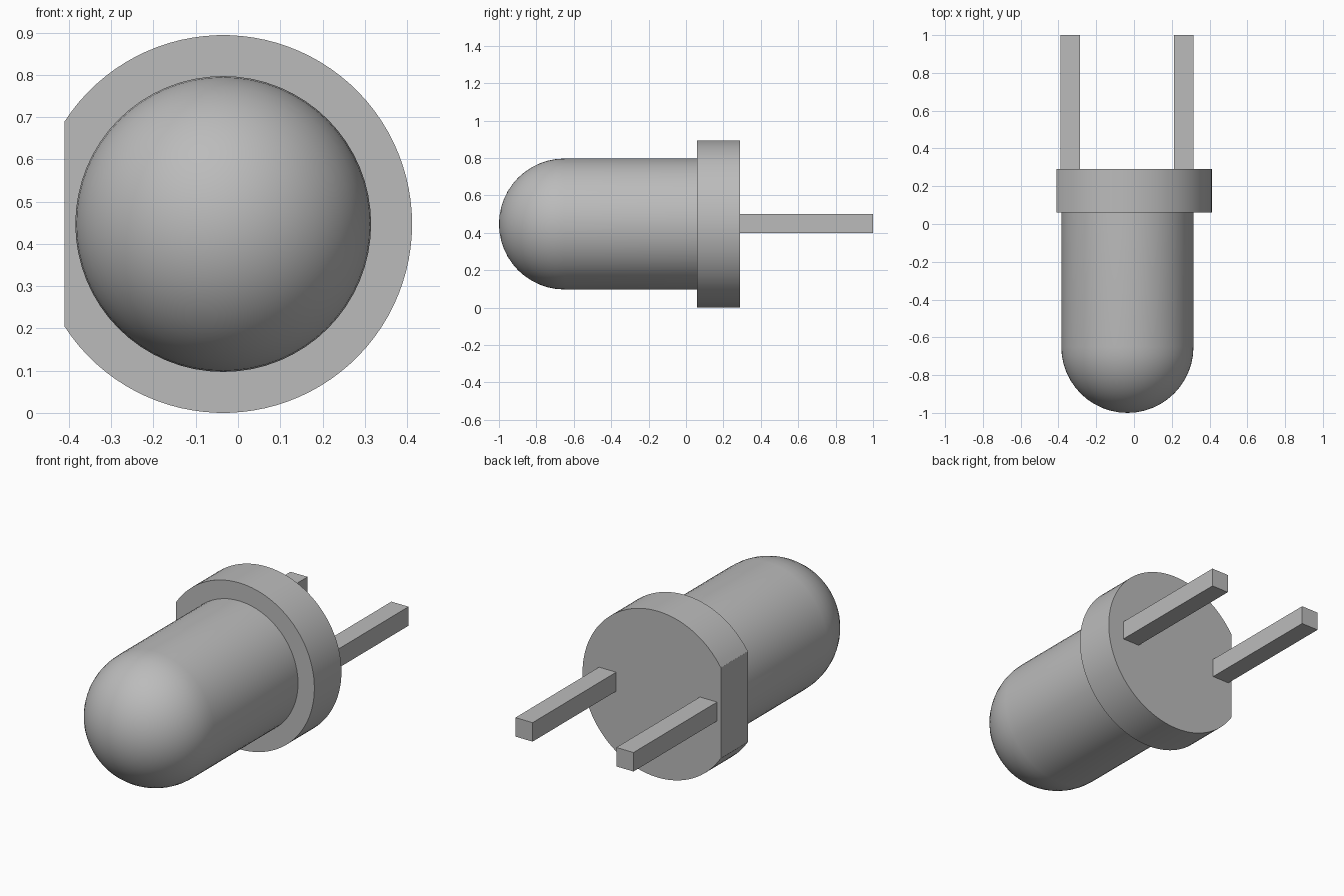
import bpy, bmesh, math
from mathutils import Matrix, Vector

cube = bpy.data.objects.get("Cube")
if cube:
    bpy.data.objects.remove(cube, do_unlink=True)

CX, CZ = -0.035, 0.447        # axis of the round parts, running along y
LENS_R, FLANGE_R = 0.35, 0.447
FLANGE_FRONT, FLANGE_BACK = 0.06, 0.29
FLAT = 0.375                  # distance from the axis to the flat side

grey = bpy.data.materials.new("plain_grey")
grey.use_nodes = True
grey.diffuse_color = (0.5, 0.5, 0.5, 1)
grey.node_tree.nodes["Principled BSDF"].inputs["Base Color"].default_value = (0.5, 0.5, 0.5, 1)


def finish(name, bm, smooth=True):
    """Turn a bmesh into a named, coloured object."""
    bmesh.ops.recalc_face_normals(bm, faces=bm.faces[:])
    mesh = bpy.data.meshes.new(name)
    bm.to_mesh(mesh)
    bm.free()
    mesh.materials.append(grey)
    obj = bpy.data.objects.new(name, mesh)
    bpy.context.collection.objects.link(obj)
    if smooth:
        bpy.ops.object.select_all(action='DESELECT')
        obj.select_set(True)
        bpy.context.view_layer.objects.active = obj
        bpy.ops.object.shade_smooth_by_angle(angle=math.radians(30))
    return obj


# Lens: half-round profile and straight wall spun around the y axis
bm = bmesh.new()
rings = 12
dome_y = -1 + LENS_R
profile = [(LENS_R * math.sin(a), dome_y - LENS_R * math.cos(a))
           for a in (i * math.pi / 2 / rings for i in range(rings + 1))]
profile += [(LENS_R, FLANGE_FRONT + 0.01), (0, FLANGE_FRONT + 0.01)]
verts = [bm.verts.new((CX + r, y, CZ)) for r, y in profile]
edges = [bm.edges.new(pair) for pair in zip(verts, verts[1:])]
bmesh.ops.spin(bm, geom=verts + edges, cent=(CX, 0, CZ), axis=(0, 1, 0),
               angle=2 * math.pi, steps=64)
bmesh.ops.remove_doubles(bm, verts=bm.verts[:], dist=1e-4)
finish("lens", bm)

# Flange: disc with one side cut flat, extruded along y
bm = bmesh.new()
end = math.pi - math.acos(FLAT / FLANGE_R)
steps = 80
angles = [-end + 2 * end * i / steps for i in range(steps + 1)]
face = bm.faces.new([bm.verts.new((CX + FLANGE_R * math.cos(a), FLANGE_FRONT,
                                   CZ + FLANGE_R * math.sin(a))) for a in angles])
ext = bmesh.ops.extrude_face_region(bm, geom=[face], use_keep_orig=True)
bmesh.ops.translate(bm, vec=(0, FLANGE_BACK - FLANGE_FRONT, 0),
                    verts=[v for v in ext["geom"] if isinstance(v, bmesh.types.BMVert)])
finish("flange", bm)

# Two square pins set into the back of the flange
for name, x in (("right_pin", -0.337), ("left_pin", 0.263)):
    bm = bmesh.new()
    start = FLANGE_BACK - 0.01
    bmesh.ops.create_cube(bm, size=1, matrix=Matrix.LocRotScale(
        Vector((x, (start + 1) / 2, 0.449)), None, Vector((0.102, 1 - start, 0.102))))
    finish(name, bm, smooth=False)
